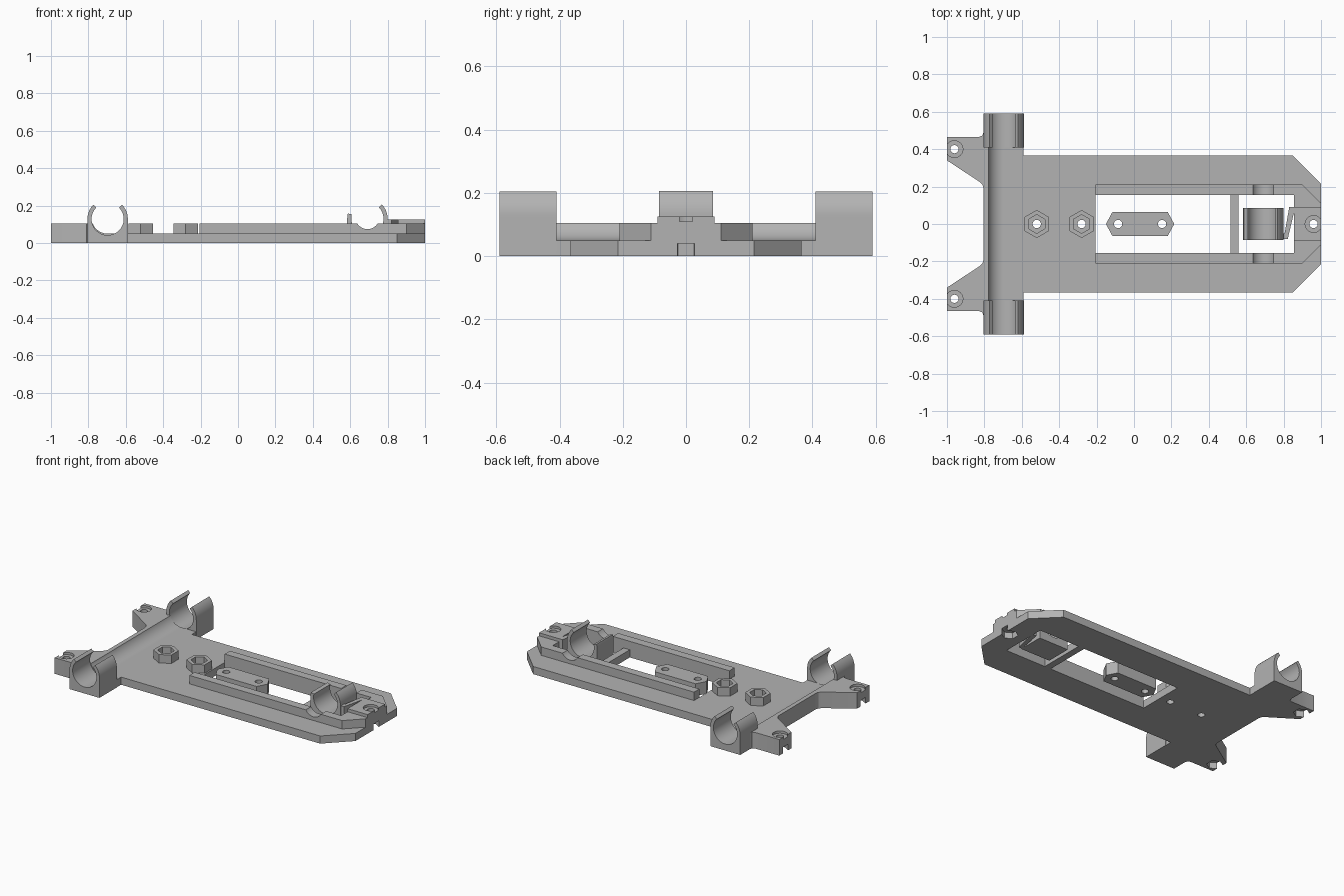
import bpy, bmesh
from math import pi, sin, cos, radians
from mathutils import Vector

if "Cube" in bpy.data.objects:
    bpy.data.objects.remove(bpy.data.objects["Cube"])

grey = bpy.data.materials.new("plain grey")
grey.use_nodes = True
grey.diffuse_color = (0.45, 0.45, 0.45, 1)
grey.node_tree.nodes["Principled BSDF"].inputs["Base Color"].default_value = grey.diffuse_color


def prism(name, outline, low, high, axis="z"):
    """Extrude a flat outline along z, or an x-z outline along y."""
    bm = bmesh.new()
    place = (lambda a, b, t: (a, b, t)) if axis == "z" else (lambda a, b, t: (a, t, b))
    base = bm.faces.new([bm.verts.new(place(a, b, low)) for a, b in outline])
    top = bmesh.ops.extrude_face_region(bm, geom=[base])["geom"]
    shift = Vector(place(0, 0, high - low))
    bmesh.ops.translate(bm, vec=shift, verts=[v for v in top if isinstance(v, bmesh.types.BMVert)])
    bmesh.ops.recalc_face_normals(bm, faces=bm.faces)
    mesh = bpy.data.meshes.new(name)
    bm.to_mesh(mesh)
    bm.free()
    mesh.materials.append(grey)
    ob = bpy.data.objects.new(name, mesh)
    bpy.context.collection.objects.link(ob)
    return ob


def rect(x0, x1, y0, y1):
    return [(x0, y0), (x1, y0), (x1, y1), (x0, y1)]


def arc(cx, cy, r, start, end, n=24):
    angles = [radians(start + (end - start) * i / n) for i in range(n + 1)]
    return [(cx + r * cos(a), cy + r * sin(a)) for a in angles]


def ring(cx, cy, r, n=32):
    return arc(cx, cy, r, 90, 450, n)[:-1]


def mirrored(half):
    """Close an outline that is symmetric about y = 0."""
    return half + [(x, -y) for x, y in reversed(half) if abs(y) > 1e-6]


def cut(ob, cutters):
    for c in cutters:
        c.hide_render = True
        mod = ob.modifiers.new("cut", "BOOLEAN")
        mod.operation, mod.solver, mod.object = "DIFFERENCE", "EXACT", c
    graph = bpy.context.evaluated_depsgraph_get()
    mesh = bpy.data.meshes.new_from_object(ob.evaluated_get(graph))
    ob.modifiers.clear()
    ob.data = mesh
    return ob


cutters = []


def cutter(*args):
    c = prism("cutter", *args)
    cutters.append(c)
    return c


def screw_seat(x, y, top):
    """Through hole, counterbore above and hexagonal nut pocket below."""
    return [cutter(ring(x, y, 0.022), -0.1, 0.3),
            cutter(ring(x, y, 0.045), top - 0.015, 0.3),
            cutter(ring(x, y, 0.05, 6), -0.1, 0.04)]


# Flat base plate with two openings
front_opening = cutter(rect(0.56, 0.855, -0.155, 0.155), -0.1, 0.3)
centre_opening = cutter(rect(-0.205, 0.515, -0.155, 0.155), -0.1, 0.3)
end_seat = screw_seat(0.96, 0, 0.125)
post_x = (-0.52, -0.28)
post_holes = [cutter(ring(x, 0, 0.022), -0.1, 0.3) for x in post_x]
plate = prism("base_plate", mirrored([(-0.59, 0.365), (0.85, 0.365), (1, 0.215)]), 0, 0.05)
cut(plate, [front_opening, centre_opening] + end_seat + post_holes)

# Raised rails with an axle notch, joined at the far end
rail_gap = cutter(rect(-0.4, 0.855, -0.155, 0.155), -0.1, 0.3)
notch = cutter(ring(0.692, 0.1385, 0.0645), -0.4, 0.4, "y")
rails = prism("side_rails", mirrored([(-0.205, 0.21), (0.9, 0.21), (1, 0.11)]), 0.05, 0.105)
cut(rails, [rail_gap, notch] + end_seat)
cut(prism("end_block", rect(0.855, 1, -0.09, 0.09), 0.105, 0.125), end_seat)

# Hexagonal nut posts
for x, hole in zip(post_x, post_holes):
    pocket = cutter(ring(x, 0, 0.05, 6), 0.06, 0.3)
    cut(prism("nut_post", ring(x, 0, 0.075, 6), 0.05, 0.105), [pocket, hole])

# Loose strap in the centre opening
strap = prism("loose_strap", [(-0.15, 0), (-0.115, 0.065), (0.18, 0.065),
                              (0.215, 0), (0.18, -0.065), (-0.115, -0.065)], 0, 0.08)
cut(strap, [cutter(ring(x, 0, 0.022), -0.1, 0.3) for x in (-0.085, 0.15)])


# Axle clips: a square foot carrying an open ring
def clip(name, cx, cz, left_tip, y0, y1):
    r, inner = 0.108, 0.086
    outline = [(cx - r, 0)] + arc(cx, cz, r, 180, left_tip, 10)
    outline += arc(cx, cz, inner, left_tip, 405, 40) + arc(cx, cz, r, 45, 0, 10)
    return prism(name, outline + [(cx + r, 0)], y0, y1, "y")


clip("rear_clip_left", -0.697, 0.128, 135, 0.41, 0.59)
clip("rear_clip_right", -0.697, 0.128, 135, -0.59, -0.41)
clip("front_clip", 0.692, 0.13, 165, -0.085, 0.085)

# Slanted spring between the front clip and the end block
prism("clip_spring", [(0.8, -0.08), (0.822, -0.08), (0.855, 0.06), (0.855, 0.09), (0.83, 0.09)], 0, 0.125)
prism("spring_foot", rect(0.785, 0.815, -0.08, -0.05), 0, 0.125)

# Axle trough across the rear
trough = [(-0.805, 0), (-0.805, 0.105)] + arc(-0.697, 0.136, 0.086, 201, 270, 20)
prism("axle_trough", trough + [(-0.59, 0.05), (-0.59, 0)], -0.41, 0.41, "y")

# Rear mounting arms
for side, label in ((1, "left"), (-1, "right")):
    arm = [(-1, 0.34), (-0.825, 0.225), (-0.81, 0.21), (-0.805, 0.19), (-0.8, 0.19),
           (-0.8, 0.49), (-0.805, 0.49), (-0.81, 0.473), (-0.83, 0.465), (-1, 0.465)]
    ob = prism("rear_arm_" + label, [(min(x, -0.805), y * side) for x, y in arm
                                     if x != -0.8], 0, 0.105)
    cut(ob, screw_seat(-0.96, 0.4 * side, 0.105))

for c in cutters:
    bpy.data.objects.remove(c)

# Smooth the round surfaces, keep the edges sharp
bpy.ops.object.select_all(action="DESELECT")
for ob in bpy.context.scene.objects:
    if ob.type == "MESH" and ob.data.materials and ob.data.materials[0] == grey:
        ob.select_set(True)
        bpy.context.view_layer.objects.active = ob
bpy.ops.object.shade_smooth_by_angle(angle=radians(30))
